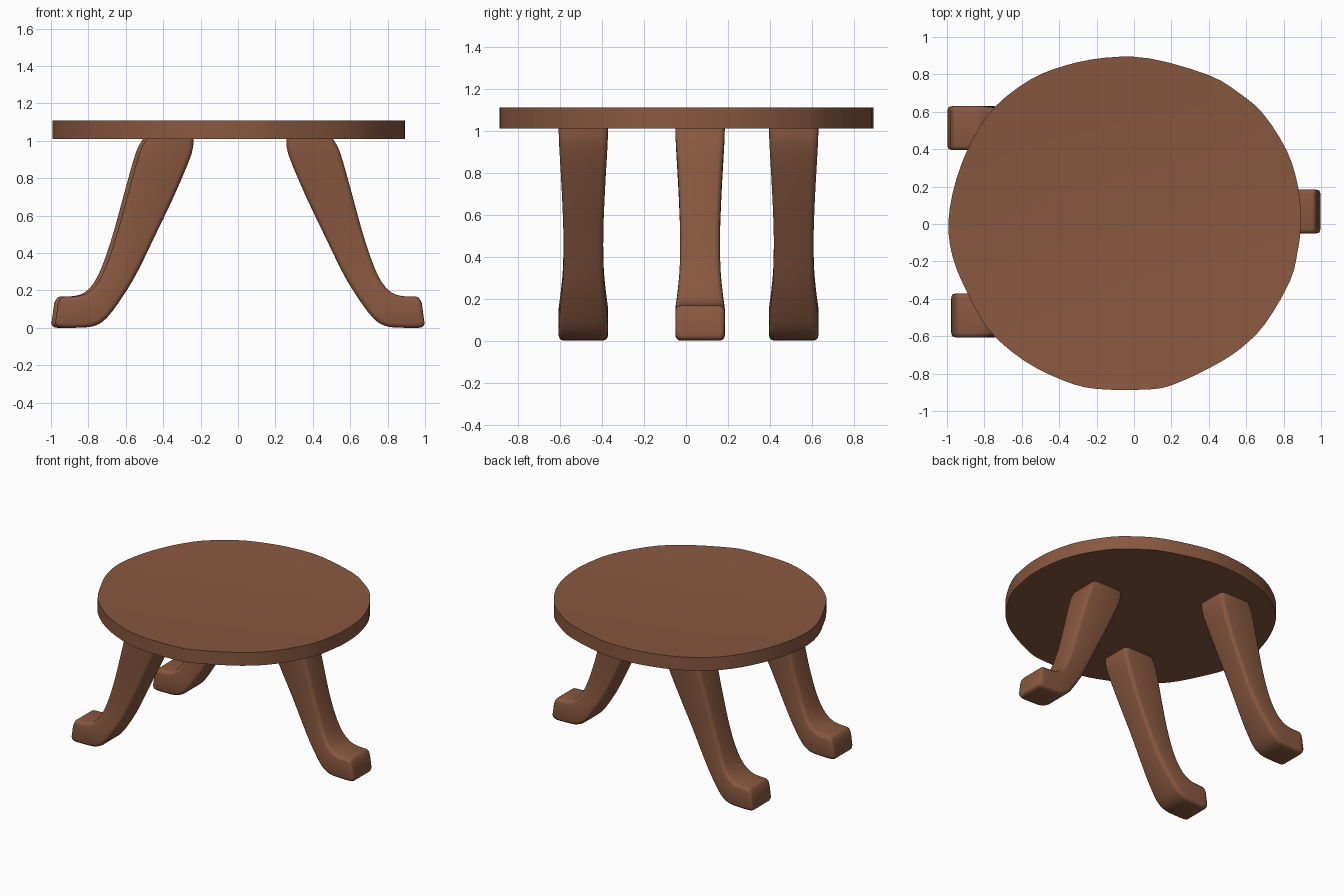
import bpy, bmesh, math

if "Cube" in bpy.data.objects:
    bpy.data.objects.remove(bpy.data.objects["Cube"])

wood = bpy.data.materials.new("brown wood")
wood.diffuse_color = (0.25, 0.098, 0.051, 1)
wood.use_nodes = True
wood.node_tree.nodes["Principled BSDF"].inputs["Base Color"].default_value = wood.diffuse_color


def finish(name, bm, angle):
    bmesh.ops.recalc_face_normals(bm, faces=bm.faces)
    me = bpy.data.meshes.new(name)
    bm.to_mesh(me)
    bm.free()
    me.materials.append(wood)
    ob = bpy.data.objects.new(name, me)
    bpy.context.collection.objects.link(ob)
    bpy.ops.object.select_all(action='DESELECT')
    ob.select_set(True)
    bpy.context.view_layer.objects.active = ob
    bpy.ops.object.shade_smooth_by_angle(angle=math.radians(angle))
    return ob


def spline(pts, n, closed):
    """Catmull-Rom curve through tuples of any length."""
    m, out = len(pts), []
    for i in range(m if closed else m - 1):
        ids = [i - 1, i, i + 1, i + 2]
        ids = [k % m if closed else min(max(k, 0), m - 1) for k in ids]
        a, b, c, d = (pts[k] for k in ids)
        for s in range(n):
            t = s / n
            out.append(tuple(
                0.5 * (2 * q + (r - p) * t + (2 * p - 5 * q + 4 * r - w) * t * t
                       + (3 * q - p - 3 * r + w) * t ** 3)
                for p, q, r, w in zip(a, b, c, d)))
    return out if closed else out + [pts[-1]]


def bridge(bm, a, b):
    for i in range(len(a)):
        j = (i + 1) % len(a)
        bm.faces.new((a[i], a[j], b[j], b[i]))


# Table top: slightly uneven hand-cut round slab, its upper face gently dished
outline = [(-.155, .889), (.085, .885), (.40, .796), (.562, .70), (.692, .588),
           (.818, .39), (.877, .20), (.893, .016), (.877, -.134), (.834, -.305),
           (.70, -.535), (.567, -.668), (.422, -.76), (.22, -.855), (.085, -.884),
           (-.2, -.882), (-.38, -.836), (-.592, -.728), (-.778, -.565),
           (-.892, -.366), (-.97, -.176), (-.992, .016), (-.95, .24),
           (-.864, .45), (-.743, .627), (-.556, .771), (-.369, .847)]
DISH = 0.03
CX = -0.05
bm = bmesh.new()
rim = spline(outline, 3, True)
rings = [[bm.verts.new((x, y, 1.01)) for x, y in rim]]
for f in (1, .85, .7, .5, .3, .12):
    rings.append([bm.verts.new((CX + (x - CX) * f, y * f, 1.11 - DISH * (1 - f * f)))
                  for x, y in rim])
for a, b in zip(rings, rings[1:]):
    bridge(bm, a, b)
bm.faces.new(rings[0])
bm.faces.new(rings[-1])
finish("table_top", bm, 35)

# Leg stations: outer x, z, inner x, z, half width
STATIONS = [(.505, 1.015, .258, 1.015, .118), (.545, .94, .27, .925, .115),
            (.60, .75, .36, .71, .103), (.66, .53, .46, .50, .095),
            (.715, .36, .56, .295, .097), (.765, .25, .635, .17, .107),
            (.82, .19, .72, .055, .116), (.88, .17, .79, .010, .118),
            (.95, .167, .88, .001, .118), (.966, .161, .972, .001, .117),
            (.977, .143, .995, .014, .111)]


def section(ox, oz, ix, iz, hw, r=0.026):
    """Rounded rectangle between the outer and inner edge of the leg."""
    depth = math.hypot(ox - ix, oz - iz)
    ux, uz = (ox - ix) / depth, (oz - iz) / depth
    cx, cz, hd = (ox + ix) / 2, (oz + iz) / 2, depth / 2
    pts = []
    for k, (sy, sd) in enumerate([(1, 1), (-1, 1), (-1, -1), (1, -1)]):
        for j in range(4):
            a = math.pi / 2 * (k + j / 3)
            y = sy * (hw - r) + r * math.cos(a)
            d = sd * (hd - r) + r * math.sin(a)
            pts.append((cx + ux * d, y, cz + uz * d))
    return pts


def leg(name, side, dx, dy):
    bm = bmesh.new()
    rings = [[bm.verts.new((side * x + dx, y + dy, z)) for x, y, z in section(*s)]
             for s in spline(STATIONS, 3, False)]
    for a, b in zip(rings, rings[1:]):
        bridge(bm, a, b)
    bm.faces.new(rings[0])
    # Rounded toe: a slightly domed end
    toe = bm.faces.new(rings[-1])
    bmesh.ops.recalc_face_normals(bm, faces=bm.faces)
    bmesh.ops.inset_region(bm, faces=[toe], thickness=0.012, depth=0.004)
    finish(name, bm, 60)


# Three legs
leg("right_leg", 1, 0, 0.067)
leg("front_left_leg", -1, 0.02, -0.489)
leg("back_left_leg", -1, 0, 0.513)
